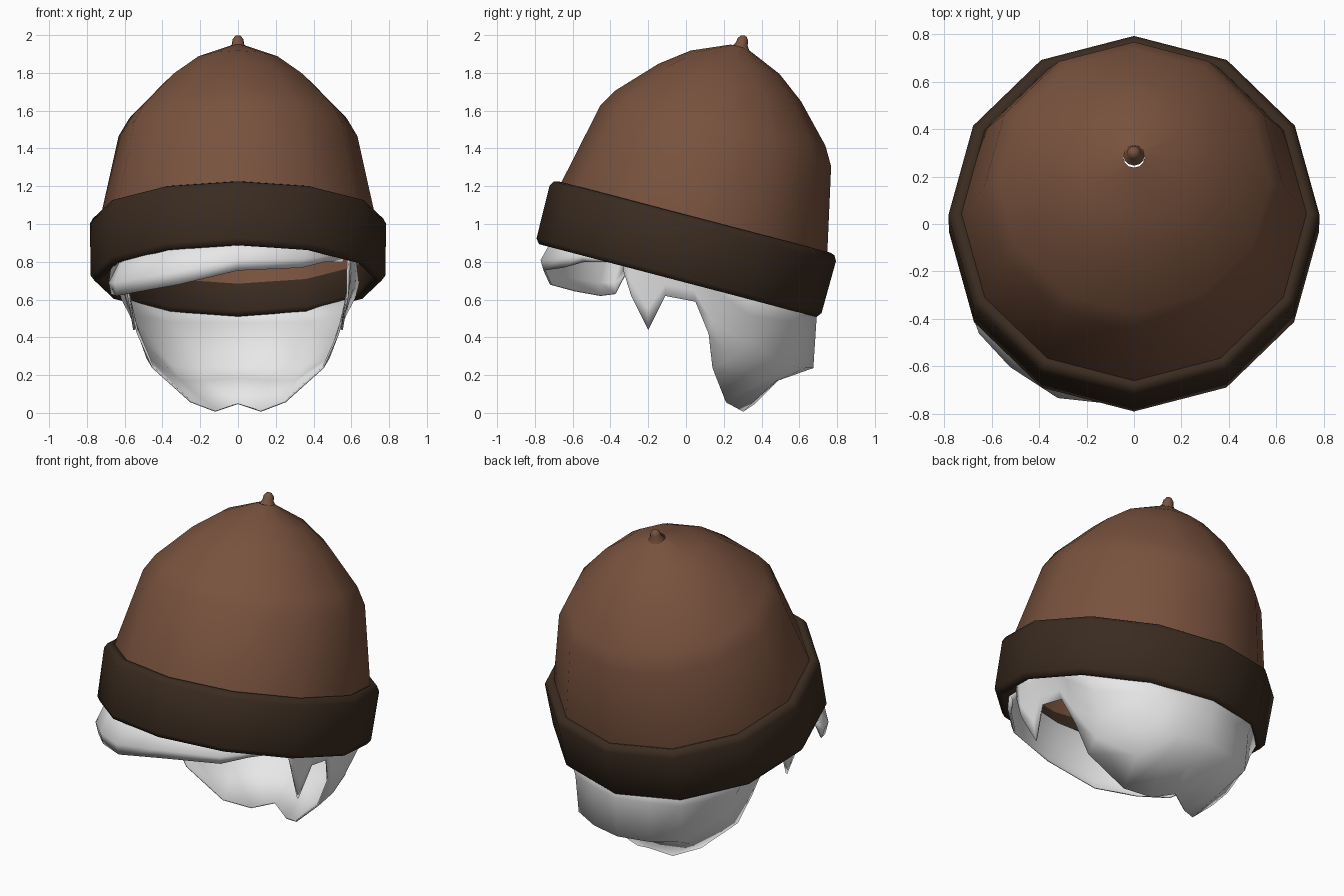
import bpy, bmesh, math
from mathutils import Matrix, Vector

if "Cube" in bpy.data.objects:
    bpy.data.objects.remove(bpy.data.objects["Cube"])

SIDES = 12
TILT = Matrix.Translation((0, 0, 0.867)) @ Matrix.Rotation(math.radians(-14.7), 4, 'X')


def material(name, rgb):
    m = bpy.data.materials.new(name)
    m.diffuse_color = (*rgb, 1)
    m.use_nodes = True
    m.node_tree.nodes["Principled BSDF"].inputs["Base Color"].default_value = m.diffuse_color
    return m


KNIT = material("knit_brown", (0.19, 0.085, 0.048))
CUFF = material("cuff_dark_brown", (0.042, 0.024, 0.014))
HAIR = material("hair_white", (0.80, 0.80, 0.80))


def finish(name, bm, mat, angle):
    bmesh.ops.recalc_face_normals(bm, faces=bm.faces[:])
    me = bpy.data.meshes.new(name)
    bm.to_mesh(me)
    bm.free()
    me.materials.append(mat)
    ob = bpy.data.objects.new(name, me)
    bpy.context.collection.objects.link(ob)
    bpy.ops.object.select_all(action='DESELECT')
    bpy.context.view_layer.objects.active = ob
    ob.select_set(True)
    bpy.ops.object.shade_smooth_by_angle(angle=math.radians(angle))
    return ob


def revolve(name, profile, mat, angle, shift=0.0):
    """Spin (radius, height) points around the tilted hat axis."""
    bm = bmesh.new()
    rings = []
    for r, h in profile:
        ring = []
        for i in range(SIDES):
            a = math.tau * i / SIDES
            ring.append(bm.verts.new(TILT @ Vector((r * math.cos(a), r * math.sin(a) + shift, h))))
        rings.append(ring)
    for lo, hi in zip(rings, rings[1:]):
        for i in range(SIDES):
            j = (i + 1) % SIDES
            bm.faces.new((lo[i], lo[j], hi[j], hi[i]))
    bmesh.ops.remove_doubles(bm, verts=bm.verts[:], dist=0.0005)
    return finish(name, bm, mat, angle)


def sheet(name, columns):
    """Skin neighbouring columns of points into a thin lock of hair."""
    bm = bmesh.new()
    grid = [[bm.verts.new(p) for p in col] for col in columns]
    for a, b in zip(grid, grid[1:]):
        for k in range(len(a) - 1):
            bm.faces.new((a[k], b[k], b[k + 1], a[k + 1]))
    ob = finish(name, bm, HAIR, 85)
    mod = ob.modifiers.new("thickness", 'SOLIDIFY')
    mod.thickness = 0.01
    mod.offset = 0
    return ob


# Knitted crown with the small nub on top
revolve("hat_crown", [(0.72, 0.0), (0.728, 0.174), (0.632, 0.619), (0.575, 0.717),
                      (0.39, 0.912), (0.243, 1.023), (0.045, 1.108)], KNIT, 60)
revolve("hat_nub", [(0.045, 1.105), (0.032, 1.125), (0.029, 1.15),
                    (0.016, 1.168), (0.0, 1.173)], KNIT, 70, 0.01)

# Turned-up cuff
revolve("hat_cuff", [(0.72, 0.0), (0.715, -0.15), (0.735, -0.172), (0.76, -0.172),
                     (0.780, -0.145), (0.784, 0.14), (0.768, 0.168),
                     (0.745, 0.176), (0.722, 0.165)], CUFF, 65)

# Back hair: half the columns, from the nape centre to the temple
half = [
    [(0, .69, .562), (0, .685, .48), (0, .67, .24), (0, .49, .18), (0, .36, .05)],
    [(.186, .64, .575), (.19, .63, .48), (.19, .625, .24), (.18, .47, .17), (.12, .30, .01)],
    [(.372, .593, .587), (.358, .565, .48), (.35, .545, .25), (.31, .40, .17), (.25, .21, .06)],
    [(.64, .33, .656), (.57, .33, .52), (.51, .31, .38), (.48, .24, .29), (.45, .14, .24)],
]
# Sideburn edge and the pointed lock: top point and tip, filled evenly
for top, tip in [((.63, .15, .74), (.53, .12, .42)), ((.62, .03, .82), (.57, .05, .59)),
                 ((.61, -.11, .86), (.58, -.11, .62)), ((.61, -.20, .90), (.55, -.20, .44)),
                 ((.60, -.29, .92), (.58, -.29, .62)), ((.59, -.33, .94), (.58, -.33, .75))]:
    half.append([Vector(top).lerp(Vector(tip), k / 4) for k in range(5)])
mirrored = [[(-p[0], p[1], p[2]) for p in col] for col in half[:0:-1]]
sheet("back_hair", mirrored + half)

# Swept fringe: x, y, top z, bottom z, from the right temple to the left
fringe = []
for x, y, top, low in [(.56, -.42, .88, .80), (.46, -.55, .92, .80), (.34, -.66, .95, .77),
                       (0, -.765, .97, .755), (-.32, -.73, .95, .68), (-.52, -.60, .92, .645),
                       (-.65, -.46, .90, .62), (-.68, -.38, .86, .63), (-.67, -.33, .84, .73)]:
    mid = low + 0.25 * (top - low)
    fringe.append([(x * .88, y * .88, top), (x, y, mid), (x * .98, y * .98, low)])
sheet("fringe", fringe)
